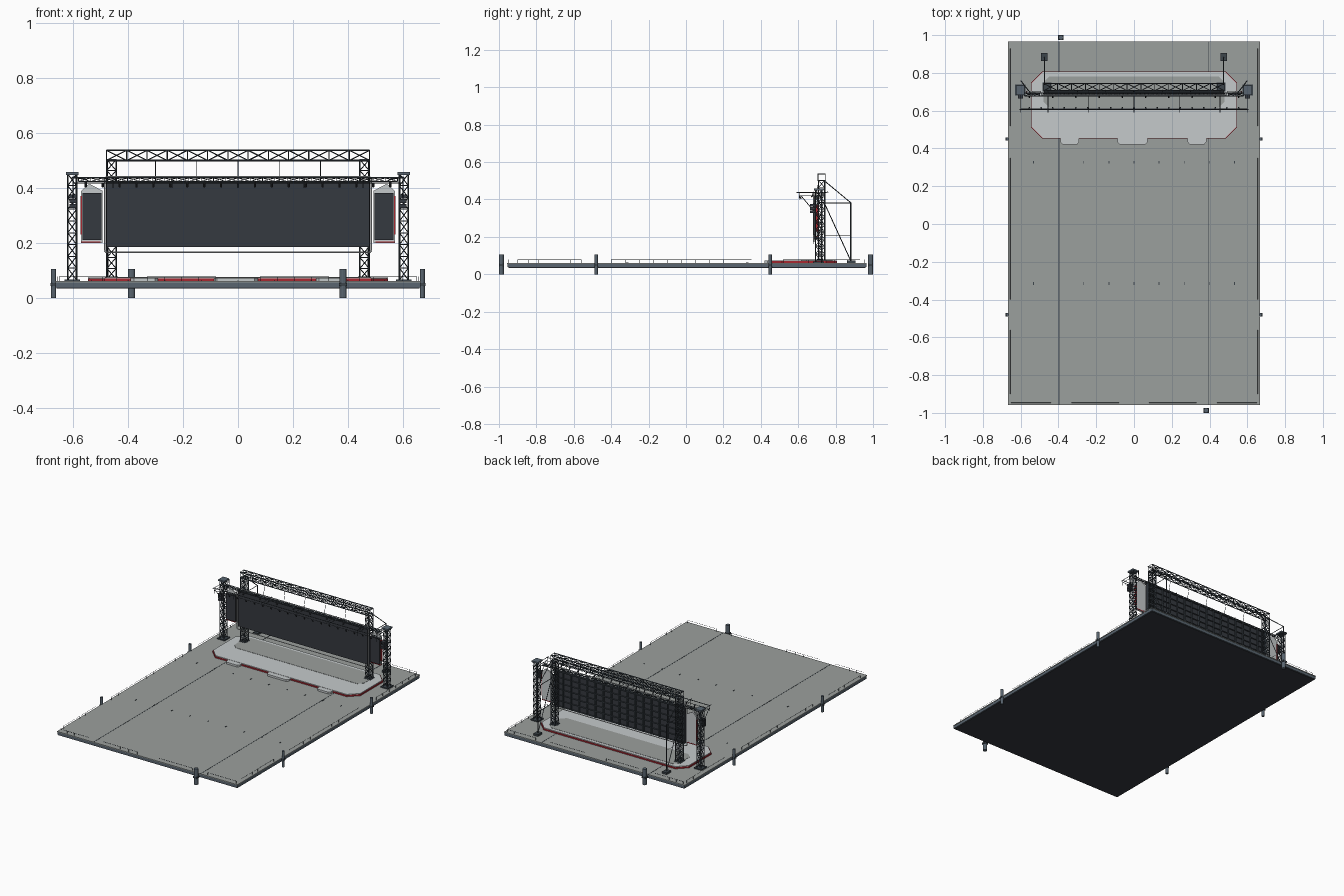
import bpy, bmesh
from mathutils import Vector, Matrix

if "Cube" in bpy.data.objects:
    bpy.data.objects.remove(bpy.data.objects["Cube"])


def material(name, r, g, b):
    m = bpy.data.materials.new(name)
    m.use_nodes = True
    m.diffuse_color = (r, g, b, 1)
    m.node_tree.nodes["Principled BSDF"].inputs["Base Color"].default_value = (r, g, b, 1)
    return m


DECK = material("deck grey", 0.33, 0.35, 0.34)
LIGHT = material("pale grey", 0.56, 0.59, 0.6)
SLATE = material("slate steel", 0.1, 0.13, 0.16)
STEEL = material("dark steel", 0.045, 0.058, 0.07)
BLACK = material("screen black", 0.036, 0.041, 0.05)
RED = material("red trim", 0.4, 0.02, 0.03)


def finish(name, bm, mat):
    bmesh.ops.recalc_face_normals(bm, faces=bm.faces)
    me = bpy.data.meshes.new(name)
    bm.to_mesh(me)
    bm.free()
    me.materials.append(mat)
    ob = bpy.data.objects.new(name, me)
    bpy.context.collection.objects.link(ob)
    return ob


def block(bm, x, y, z):
    """Box from (min, max) pairs."""
    c = [(a + b) / 2 for a, b in (x, y, z)]
    s = [abs(b - a) for a, b in (x, y, z)]
    bmesh.ops.create_cube(bm, size=1, matrix=Matrix.Translation(c) @ Matrix.Diagonal((*s, 1)))


def box(name, x, y, z, mat):
    bm = bmesh.new()
    block(bm, x, y, z)
    return finish(name, bm, mat)


def strut(bm, a, b, r=0.0025, n=4):
    a, b = Vector(a), Vector(b)
    d = b - a
    m = Matrix.Translation((a + b) / 2) @ d.to_track_quat("Z", "Y").to_matrix().to_4x4()
    bmesh.ops.create_cone(bm, cap_ends=True, segments=n, radius1=r, radius2=r, depth=d.length, matrix=m)


def prism(name, outline, z0, z1, mat, upright=False):
    """Extrude an outline along z, or along y when upright."""
    bm = bmesh.new()
    put = (lambda u, v, w: (u, w, v)) if upright else (lambda u, v, w: (u, v, w))
    f = bm.faces.new([bm.verts.new(put(u, v, z0)) for u, v in outline])
    r = bmesh.ops.extrude_face_region(bm, geom=[f])
    move = put(0, 0, z1 - z0)
    bmesh.ops.translate(bm, vec=move, verts=[v for v in r["geom"] if isinstance(v, bmesh.types.BMVert)])
    return finish(name, bm, mat)


def chamfered(x, y0, y1, c):
    return [(-x + c, y0), (x - c, y0), (x, y0 + c), (x, y1 - c),
            (x - c, y1), (-x + c, y1), (-x, y1 - c), (-x, y0 + c)]


def truss(bm, start, axis, u, v, bays, r=0.003):
    """Box truss with X bracing: start corner, long axis and two side vectors."""
    start, axis, u, v = map(Vector, (start, axis, u, v))
    corners = [start, start + u, start + u + v, start + v]
    step = axis / bays
    for i, c in enumerate(corners):
        n = corners[(i + 1) % 4]
        strut(bm, c, c + axis, r)
        for k in range(bays + 1):
            strut(bm, c + step * k, n + step * k, r * 0.6)
            if k < bays:
                strut(bm, c + step * k, n + step * (k + 1), r * 0.6)
                strut(bm, n + step * k, c + step * (k + 1), r * 0.6)


# Floating deck
box("hull", (-0.664, 0.664), (-0.954, 0.964), (0.038, 0.056), SLATE)
box("hull_bottom", (-0.66, 0.66), (-0.95, 0.96), (0.034, 0.038), BLACK)
box("deck_top", (-0.666, 0.666), (-0.957, 0.966), (0.056, 0.061), DECK)
bm = bmesh.new()
for x in (-0.397, 0.393):
    block(bm, (x - 0.0018, x + 0.0018), (-0.956, 0.965), (0.06, 0.0618))
for y in (-0.315, 0.327):
    for i in range(-4, 5):
        x = i * 0.133
        block(bm, (x - 0.002, x + 0.002), (y - 0.007, y + 0.007), (0.06, 0.063))
finish("deck_seams", bm, STEEL)

# Mooring piles with collars
bm = bmesh.new()
collars = bmesh.new()
for x, y in ((-0.387, 0.987), (0.382, -0.987), (-0.67, 0.45), (0.67, 0.45), (-0.67, -0.48), (0.67, -0.48)):
    r = 0.013 if abs(y) > 0.9 else 0.009
    strut(bm, (x, y, 0), (x, y, 0.106), r, 12)
    block(collars, (x - r - 0.002, x + r + 0.002), (y - r, y + r), (0.044, 0.054))
finish("mooring_piles", bm, SLATE)
finish("pile_collars", collars, STEEL)

# Thin edge railings
bm = bmesh.new()


def railing(a, b, posts):
    a, b = Vector(a), Vector(b)
    up = Vector((0, 0, 0.018))
    strut(bm, a + up, b + up, 0.0009)
    for k in range(posts + 1):
        p = a.lerp(b, k / posts)
        strut(bm, p, p + up, 0.0009)


for s in (-1, 1):
    for y0, y1, n in ((-0.9, -0.56, 6), (-0.4, 0.35, 10), (0.52, 0.93, 6)):
        railing((s * 0.656, y0, 0.06), (s * 0.656, y1, 0.06), n)
    for y in (-0.947, 0.956):
        railing((s * 0.08, y, 0.06), (s * 0.33, y, 0.06), 4)
        railing((s * 0.44, y, 0.06), (s * 0.65, y, 0.06), 4)
finish("edge_railings", bm, STEEL)

# Stage platform with red skirt, inset floor and front ramps
prism("stage_skirt", chamfered(0.546, 0.452, 0.808, 0.06), 0.06, 0.07, RED)
prism("stage_top", chamfered(0.542, 0.456, 0.804, 0.058), 0.06, 0.075, LIGHT)
prism("stage_inset", chamfered(0.478, 0.615, 0.782, 0.03), 0.07, 0.0765, DECK)
for i, (x0, x1) in enumerate(((-0.39, -0.29), (-0.088, 0.072), (0.283, 0.383))):
    prism(f"ramp_{i + 1}", [(x0, 0.46), (x0, 0.435), (x0 + 0.012, 0.42), (x1 - 0.012, 0.42),
                            (x1, 0.435), (x1, 0.46)], 0.06, 0.0735, LIGHT)

# Main screen with ribbed back and pale border tube
box("main_screen", (-0.478, 0.478), (0.684, 0.696), (0.185, 0.422), BLACK)
bm = bmesh.new()
for i in range(17):
    x = -0.474 + i * 0.05925
    block(bm, (x - 0.003, x + 0.003), (0.695, 0.706), (0.185, 0.422))
for i in range(7):
    z = 0.188 + i * 0.0385
    block(bm, (-0.477, 0.477), (0.695, 0.703), (z - 0.002, z + 0.002))
finish("screen_back_ribs", bm, STEEL)
bm = bmesh.new()
frame = [(-0.485, 0.172), (-0.478, 0.166), (0.478, 0.166), (0.485, 0.172),
         (0.485, 0.434), (0.478, 0.44), (-0.478, 0.44), (-0.485, 0.434)]
for a, b in zip(frame, frame[1:] + frame[:1]):
    strut(bm, (a[0], 0.683, a[1]), (b[0], 0.683, b[1]), 0.003, 6)
finish("screen_border", bm, LIGHT)

# Side screens on pale shields with red edges
for s, side in ((1, "left"), (-1, "right")):
    shield = [(0.493, 0.2), (0.57, 0.2), (0.57, 0.388), (0.55, 0.41), (0.538, 0.414), (0.493, 0.39)]
    prism(side + "_shield", [(s * x, z) for x, z in shield], 0.694, 0.704, LIGHT, True)
    box(side + "_side_screen", (s * 0.497, s * 0.565), (0.682, 0.695), (0.21, 0.382), BLACK)
    trim = bmesh.new()
    block(trim, (s * 0.568, s * 0.573), (0.69, 0.705), (0.23, 0.37))
    block(trim, (s * 0.5, s * 0.57), (0.69, 0.705), (0.201, 0.206))
    finish(side + "_red_trim", trim, RED)

# Main goalpost: two towers and a top truss
bm = bmesh.new()
for s in (-1, 1):
    truss(bm, (s * 0.443, 0.708, 0.068), (0, 0, 0.435), (s * 0.034, 0, 0), (0, 0.034, 0), 11)
truss(bm, (-0.478, 0.706, 0.5), (0.956, 0, 0), (0, 0.038, 0), (0, 0, 0.037), 13, 0.0035)
for i in range(-2, 3):
    strut(bm, (i * 0.15, 0.71, 0.5), (i * 0.15, 0.695, 0.42), 0.0015)
finish("main_goalpost", bm, STEEL)

# Outer towers with head blocks and base plates
bm = bmesh.new()
heads = bmesh.new()
for s in (-1, 1):
    truss(bm, (s * 0.587, 0.692, 0.066), (0, 0, 0.385), (s * 0.032, 0, 0), (0, 0.034, 0), 9)
    block(heads, (s * 0.58, s * 0.625), (0.684, 0.734), (0.448, 0.458))
    block(bm, (s * 0.575, s * 0.63), (0.68, 0.738), (0.06, 0.068))
    block(bm, (s * 0.436, s * 0.484), (0.701, 0.749), (0.07, 0.078))
    strut(bm, (s * 0.6, 0.76, 0.44), (s * 0.55, 0.695, 0.43))
finish("outer_towers", bm, STEEL)
finish("tower_heads", heads, SLATE)

# Rear ballast and stays
bm = bmesh.new()
for s in (-1, 1):
    x = s * 0.475
    block(bm, (x - 0.017, x + 0.017), (0.862, 0.906), (0.061, 0.074))
    strut(bm, (x, 0.882, 0.07), (x, 0.882, 0.385), 0.004)
    for a, b in (((0.735, 0.382), (0.882, 0.382)), ((0.74, 0.5), (0.882, 0.382)),
                 ((0.738, 0.385), (0.882, 0.07))):
        strut(bm, (x, *a), (x, *b))
    strut(bm, (x, 0.738, 0.21), (x, 0.882, 0.21), 0.0012)
finish("rear_stays", bm, STEEL)

# Front lighting rig
bm = bmesh.new()
truss(bm, (-0.58, 0.678, 0.424), (1.16, 0, 0), (0, 0.016, 0), (0, 0, 0.012), 26, 0.002)
strut(bm, (-0.605, 0.606, 0.437), (0.605, 0.606, 0.437))
strut(bm, (-0.6, 0.612, 0.418), (0.6, 0.612, 0.418), 0.0015)
for x in (-0.6, -0.455, -0.24, 0, 0.24, 0.455, 0.6):
    strut(bm, (x, 0.59, 0.438), (x, 0.7, 0.438), 0.002)
    strut(bm, (x, 0.606, 0.42), (x, 0.685, 0.42), 0.0015)
    strut(bm, (x, 0.606, 0.44), (x, 0.606, 0.4), 0.0015)
for s in (-1, 1):
    strut(bm, (s * 0.6, 0.615, 0.42), (s * 0.6, 0.69, 0.33), 0.002)
finish("lighting_rig", bm, STEEL)

# Spotlights and tower loudspeakers
bm = bmesh.new()
for i in range(-9, 10):
    x = i * 0.0615
    strut(bm, (x, 0.606, 0.418), (x, 0.616, 0.404), 0.004, 8)
    if i % 2:
        strut(bm, (x, 0.678, 0.424), (x, 0.67, 0.412), 0.004, 8)
for s in (-1, 1):
    for z in (0.335, 0.352, 0.369):
        block(bm, (s * 0.588, s * 0.613), (0.664, 0.69), (z - 0.007, z + 0.007))
finish("lights_and_speakers", bm, BLACK)
